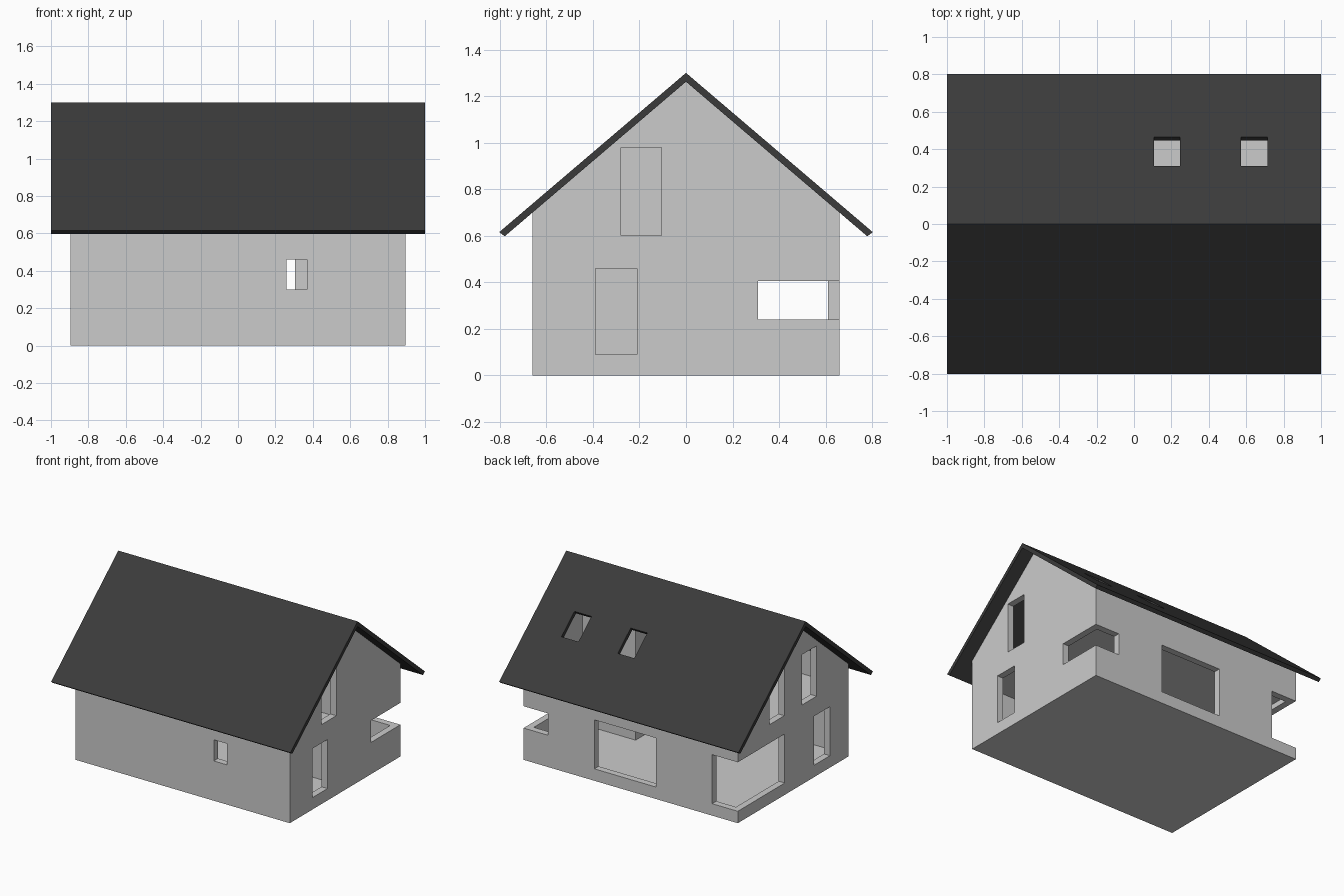
import bpy, bmesh, math
from mathutils import Vector

if "Cube" in bpy.data.objects:
    bpy.data.objects.remove(bpy.data.objects["Cube"])


def material(name, v):
    m = bpy.data.materials.new(name)
    m.diffuse_color = (v, v, v, 1)
    m.use_nodes = True
    m.node_tree.nodes["Principled BSDF"].inputs["Base Color"].default_value = m.diffuse_color
    return m


WALL = material("wall_grey", 0.60)
ROOF = material("roof_charcoal", 0.043)

SLOPE = 0.8525                      # roof pitch, rise over run
W, D, T = 0.895, 0.66, 0.05         # half width, half depth, wall thickness


def under(y):
    """Height of the underside of the roof."""
    return 1.262 - SLOPE * abs(y)


def prism(name, yz, x0, x1, mat):
    """Extrude a y-z outline along x."""
    bm = bmesh.new()
    face = bm.faces.new([bm.verts.new((x0, y, z)) for y, z in yz])
    ext = bmesh.ops.extrude_face_region(bm, geom=[face])
    moved = [v for v in ext["geom"] if isinstance(v, bmesh.types.BMVert)]
    bmesh.ops.translate(bm, verts=moved, vec=(x1 - x0, 0, 0))
    bmesh.ops.recalc_face_normals(bm, faces=bm.faces)
    me = bpy.data.meshes.new(name)
    bm.to_mesh(me)
    bm.free()
    me.materials.append(mat)
    ob = bpy.data.objects.new(name, me)
    bpy.context.collection.objects.link(ob)
    return ob


def box(name, x0, x1, y0, y1, z0, z1, mat):
    return prism(name, [(y0, z0), (y1, z0), (y1, z1), (y0, z1)], x0, x1, mat)


def cut(target, cutter):
    cutter.hide_render = True
    mod = target.modifiers.new("cut", 'BOOLEAN')
    mod.operation = 'DIFFERENCE'
    mod.solver = 'EXACT'
    mod.object = cutter
    bpy.context.view_layer.objects.active = target
    bpy.ops.object.modifier_apply(modifier=mod.name)
    bpy.data.objects.remove(cutter)


# Gabled shell, hollowed into a ground floor and an attic
house = prism("house_walls", [(-D, 0), (D, 0), (D, under(D)), (0, under(0)), (-D, under(D))],
              -W, W, WALL)
xi, yi = W - T, D - T
cut(house, box("ground_room", -xi, xi, -yi, yi, 0.04, 0.50, WALL))
cut(house, box("attic_room", -xi, xi, -yi, yi, 0.55, 1.6, WALL))

# Openings: x0, x1, y0, y1, z0, z1
openings = [
    (0.26, 0.37, -0.75, -0.58, 0.30, 0.46),     # small front window
    (-0.21, 0.304, 0.58, 0.75, 0.09, 0.46),     # wide back window
    (-1.0, -0.68, 0.10, 0.75, 0.09, 0.46),      # tall corner window
    (0.69, 1.0, 0.31, 0.75, 0.24, 0.405),       # low corner window
    (0.82, 1.0, -0.39, -0.21, 0.09, 0.46),      # right side, ground
    (0.82, 1.0, -0.28, -0.105, 0.60, 0.98),     # right side, attic
    (-1.0, -0.82, -0.44, -0.25, 0.09, 0.46),    # left side, ground
    (-1.0, -0.82, -0.28, -0.105, 0.60, 0.98),   # left side, attic pair
    (-1.0, -0.82, 0.105, 0.28, 0.60, 0.98),
]
for o in openings:
    cut(house, box("opening", *o, WALL))

# Inner partitions running up to the roof
e = 0.004
prism("cross_partition", [(-yi, 0.04), (0.03, 0.04), (0.03, under(0.03) - e), (0, under(0) - e),
                          (-yi, under(yi) - e)], 0.40, 0.45, WALL)
prism("long_partition", [(-0.03, 0.04), (0.03, 0.04), (0.03, under(0.03) - e), (0, under(0) - e),
                         (-0.03, under(0.03) - e)], 0.45, xi, WALL)

# Pitched roof slab
ye, ze = 0.803, 1.30 - SLOPE * 0.803
yb = ye - 0.024
roof = prism("roof", [(0, 1.30), (ye, ze), (yb, under(yb)), (0, under(0)),
                      (-yb, under(yb)), (-ye, ze)], -1, 1, ROOF)

# Skylights cut square to the back slope
n = Vector((SLOPE, 1)).normalized() * 0.08
for x0, x1 in ((0.107, 0.245), (0.573, 0.715)):
    a, b = (Vector((y, 1.30 - SLOPE * y)) for y in (0.31, 0.465))
    cut(roof, prism("skylight", [a - n, b - n, b + n, a + n], x0, x1, ROOF))
